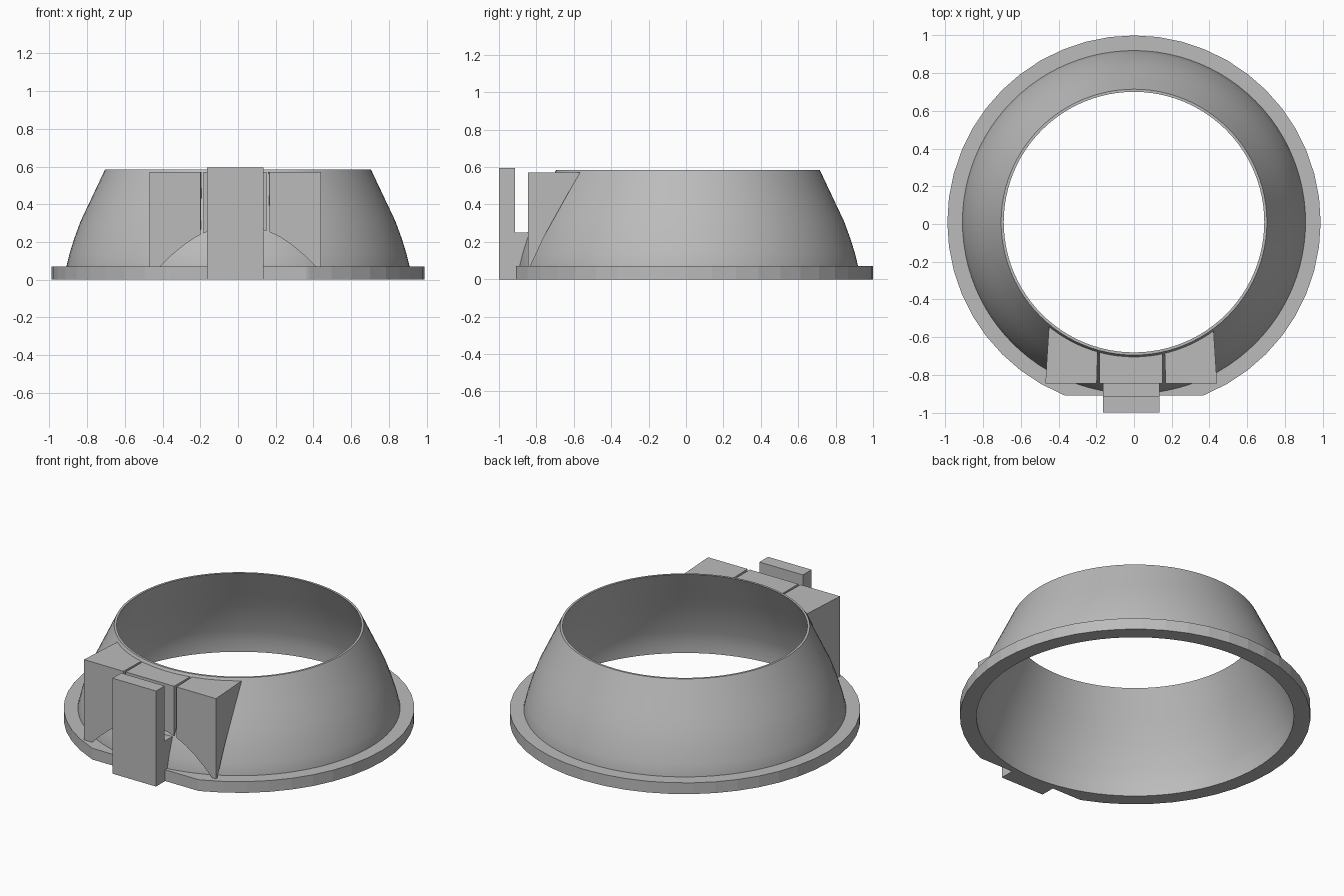
import bpy, bmesh, math
from mathutils import Vector

if "Cube" in bpy.data.objects:
    bpy.data.objects.remove(bpy.data.objects["Cube"])

CENTRE_Y = 0.01

grey = bpy.data.materials.new("plain grey")
grey.use_nodes = True
colour = (0.5, 0.5, 0.5, 1)
grey.diffuse_color = colour
grey.node_tree.nodes["Principled BSDF"].inputs["Base Color"].default_value = colour


def make_object(name, bm):
    bmesh.ops.recalc_face_normals(bm, faces=bm.faces)
    mesh = bpy.data.meshes.new(name)
    bm.to_mesh(mesh)
    bm.free()
    mesh.materials.append(grey)
    obj = bpy.data.objects.new(name, mesh)
    bpy.context.collection.objects.link(obj)
    return obj


def activate(obj):
    bpy.ops.object.select_all(action="DESELECT")
    obj.select_set(True)
    bpy.context.view_layer.objects.active = obj


def revolve(profile, steps):
    """Turn a closed (radius, height) loop round the ring's axis."""
    bm = bmesh.new()
    verts = [bm.verts.new((0, CENTRE_Y + r, z)) for r, z in profile]
    edges = [bm.edges.new((v, verts[i - 1])) for i, v in enumerate(verts)]
    bmesh.ops.spin(bm, geom=verts + edges, cent=(0, CENTRE_Y, 0), axis=(0, 0, 1),
                   angle=math.tau, steps=steps, use_merge=True)
    bmesh.ops.remove_doubles(bm, verts=bm.verts, dist=1e-5)
    return bm


def prism(name, outline, z0, z1):
    """Raise a plan outline from z0 to z1."""
    bm = bmesh.new()
    face = bm.faces.new([bm.verts.new((x, y, z0)) for x, y in outline])
    top = bmesh.ops.extrude_face_region(bm, geom=[face])["geom"]
    bmesh.ops.translate(bm, vec=(0, 0, z1 - z0),
                        verts=[g for g in top if isinstance(g, bmesh.types.BMVert)])
    return make_object(name, bm)


def box(name, x0, x1, y0, y1, z0, z1):
    return prism(name, [(x0, y0), (x1, y0), (x1, y1), (x0, y1)], z0, z1)


def trim(obj, cutter):
    mod = obj.modifiers.new("trim", "BOOLEAN")
    mod.operation = "DIFFERENCE"
    mod.solver = "EXACT"
    mod.object = cutter
    activate(obj)
    bpy.ops.object.modifier_apply(modifier=mod.name)


# Flared shell
outer = [(0.91, 0), (0.91, 0.07), (0.893, 0.14), (0.868, 0.22),
         (0.835, 0.31), (0.79, 0.405), (0.705, 0.585)]
inner = [(r - 0.014, z) for r, z in reversed(outer)]
shell = make_object("flared_shell", revolve(outer + inner, 96))
activate(shell)
bpy.ops.object.shade_smooth_by_angle(angle=math.radians(30))

# Base flange with a flat at the front
bm = revolve([(0.99, 0), (0.99, 0.07), (0.904, 0.07), (0.904, 0)], 48)
bmesh.ops.bisect_plane(bm, geom=bm.verts[:] + bm.edges[:] + bm.faces[:],
                       plane_co=Vector((0, -0.91, 0)), plane_no=Vector((0, -1, 0)),
                       clear_outer=True)
bmesh.ops.holes_fill(bm, edges=[e for e in bm.edges if e.is_boundary], sides=0)
make_object("base_flange", bm)

# Helpers that shape the backs of the front blocks
block_cutter = make_object("block_cutter", revolve(
    [(0, -0.1), (0.95, -0.1), (0.95, 0.07), (0.88, 0.235), (0.715, 0.57),
     (0.66, 0.7), (0, 0.7)], 96))
tab_cutter = make_object("tab_cutter", revolve(
    [(0, -0.1), (0.905, -0.1), (0.905, 0.07), (0.86, 0.22), (0.78, 0.405), (0, 0.7)], 96))

# Side blocks and middle block
FRONT, BACK = -0.845, -0.5
blocks = [
    prism("right_block", [(-0.47, FRONT), (-0.198, FRONT), (-0.187, BACK), (-0.448, BACK)], 0.07, 0.57),
    prism("left_block", [(0.168, FRONT), (0.44, FRONT), (0.418, BACK), (0.157, BACK)], 0.07, 0.57),
    box("middle_block", -0.182, 0.152, FRONT, BACK, 0.07, 0.57),
]
for block in blocks:
    trim(block, block_cutter)

# Front clip plate and the tab that joins it to the shell
box("clip_plate", -0.165, 0.135, -1.0, -0.915, 0, 0.595)
tab = box("clip_tab", -0.165, 0.135, -0.915, -0.7, 0, 0.25)
trim(tab, tab_cutter)

for cutter in (block_cutter, tab_cutter):
    bpy.data.objects.remove(cutter)
